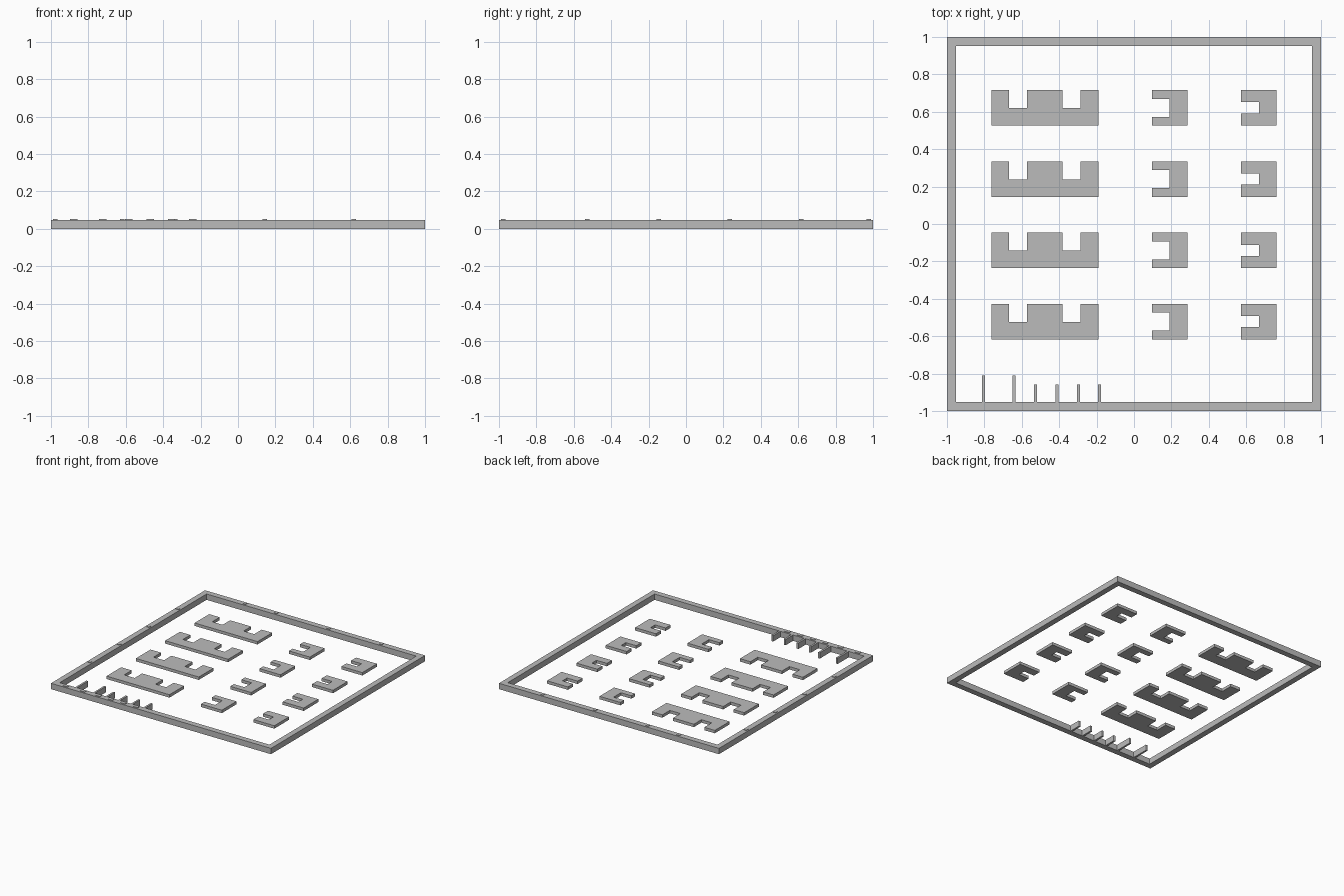
import bpy, bmesh

cube = bpy.data.objects.get("Cube")
if cube:
    bpy.data.objects.remove(cube, do_unlink=True)

grey = bpy.data.materials.new("matte_grey")
grey.use_nodes = True
COLOR = (0.5, 0.5, 0.5, 1)
grey.diffuse_color = COLOR
grey.node_tree.nodes["Principled BSDF"].inputs["Base Color"].default_value = COLOR


def finish(name, bm):
    bmesh.ops.recalc_face_normals(bm, faces=bm.faces)
    mesh = bpy.data.meshes.new(name)
    bm.to_mesh(mesh)
    bm.free()
    mesh.materials.append(grey)
    bpy.context.collection.objects.link(bpy.data.objects.new(name, mesh))


def prism(name, outline, z0, z1):
    """Extrude a flat outline upward from z0 to z1."""
    bm = bmesh.new()
    face = bm.faces.new([bm.verts.new((x, y, z0)) for x, y in outline])
    new = bmesh.ops.extrude_face_region(bm, geom=[face])["geom"]
    top = [v for v in new if isinstance(v, bmesh.types.BMVert)]
    bmesh.ops.translate(bm, verts=top, vec=(0, 0, z1 - z0))
    finish(name, bm)


def box(name, x0, x1, y0, y1, z0, z1):
    prism(name, [(x0, y0), (x1, y0), (x1, y1), (x0, y1)], z0, z1)


WALL, INNER, SLAB = 0.048, 0.953, 0.024

# Square perimeter wall, mitred into one closed ring
bm = bmesh.new()
corners = [(-1, -1), (1, -1), (1, 1), (-1, 1)]
rings = [[bm.verts.new((x * s, y * s, z)) for x, y in corners]
         for s, z in ((1, 0), (1, WALL), (INNER, WALL), (INNER, 0))]
for a, b in zip(rings, rings[1:] + rings[:1]):
    for i in range(4):
        j = (i + 1) % 4
        bm.faces.new((a[i], a[j], b[j], b[i]))
finish("perimeter_wall", bm)


def wide_block(name, y):
    """Long slab with two notches in its back edge."""
    back, notch = y + 0.19, y + 0.093
    outline = [(-0.763, y), (-0.191, y), (-0.191, back)]
    for x0, x1 in ((-0.286, -0.383), (-0.573, -0.668)):
        outline += [(x0, back), (x0, notch), (x1, notch), (x1, back)]
    prism(name, outline + [(-0.763, back)], 0, SLAB)


def c_block(name, x, y, half_gap):
    """Square slab with a notch in its left side."""
    mid, deep = y + 0.095, x + 0.095
    prism(name, [(x, y), (x + 0.19, y), (x + 0.19, y + 0.19), (x, y + 0.19),
                 (x, mid + half_gap), (deep, mid + half_gap),
                 (deep, mid - half_gap), (x, mid - half_gap)], 0, SLAB)


def marker(name, x, y, hx=0.012, hy=0.012):
    box(name, x - hx, x + hx, y - hy, y + hy, WALL, WALL + 0.004)


# Four rows of slabs, each with a marker on the left wall
for row in range(4):
    y = -0.617 + 0.381 * row
    wide_block(f"wide_block_{row + 1}", y)
    c_block(f"wide_notch_block_{row + 1}", 0.095, y, 0.048)
    c_block(f"narrow_notch_block_{row + 1}", 0.572, y, 0.03)
    marker(f"row_marker_{row + 1}", -0.977, y + 0.09)

# Divider fins along the front wall, with a marker for each bay
fins = [-0.804, -0.641, -0.527, -0.413, -0.298, -0.184]
left = -INNER
for i, x in enumerate(fins):
    box(f"divider_fin_{i + 1}", x - 0.008, x + 0.008,
        -INNER, -0.81 if i < 2 else -0.857, 0, WALL)
    marker(f"bay_marker_{i + 1}", (left + x) / 2, -0.977, 0.02)
    left = x

# Column markers on the back wall
for i, x in enumerate((-0.62, -0.335, 0.143, 0.62)):
    marker(f"column_marker_{i + 1}", x, 0.977)
